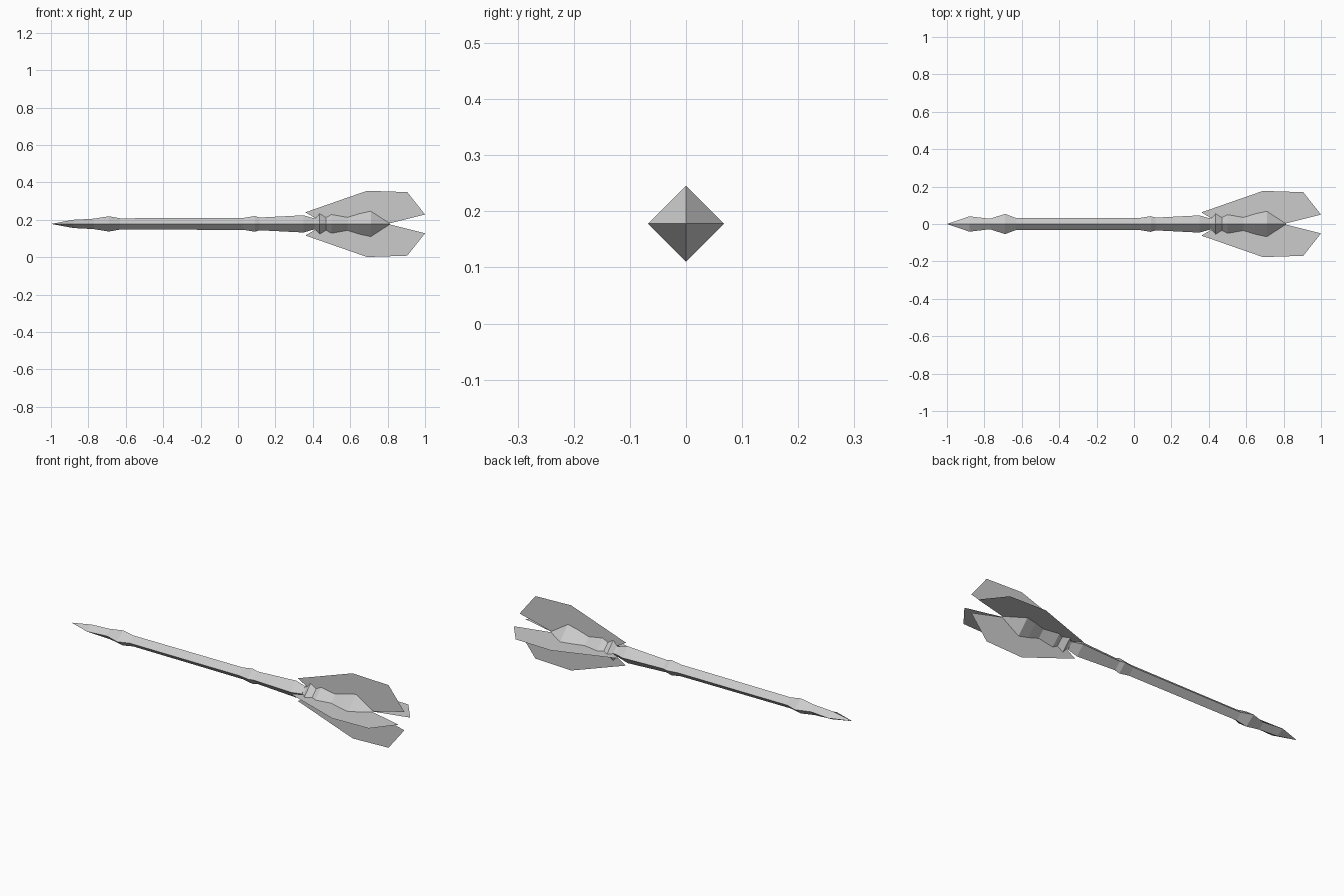
import bpy, bmesh
from math import cos, sin, pi

cube = bpy.data.objects.get("Cube")
if cube:
    bpy.data.objects.remove(cube, do_unlink=True)

AXIS_Z = 0.178

steel = bpy.data.materials.new("pale_grey_metal")
steel.use_nodes = True
grey = (0.6, 0.6, 0.6, 1)
steel.diffuse_color = grey
steel.node_tree.nodes["Principled BSDF"].inputs["Base Color"].default_value = grey


def finish(name, bm):
    mesh = bpy.data.meshes.new(name)
    bm.to_mesh(mesh)
    bm.free()
    mesh.materials.append(steel)
    obj = bpy.data.objects.new(name, mesh)
    obj.location.z = AXIS_Z
    bpy.context.collection.objects.link(obj)
    return obj


def diamond_bar(name, profile):
    """Loft diamond sections (x, half width, half height) along x."""
    bm = bmesh.new()
    rings = []
    for x, ry, rz in profile:
        if ry == 0:
            rings.append([bm.verts.new((x, 0, 0))] * 4)
        else:
            rings.append([bm.verts.new((x, ry * cos(k * pi / 2), rz * sin(k * pi / 2)))
                          for k in range(4)])
    for a, b in zip(rings, rings[1:]):
        for k in range(4):
            n = (k + 1) % 4
            corners = list(dict.fromkeys((a[k], a[n], b[n], b[k])))
            bm.faces.new(corners)
    for ring in (rings[0], rings[-1]):
        if len(set(ring)) == 4:
            bm.faces.new(ring)
    bmesh.ops.recalc_face_normals(bm, faces=bm.faces)
    return finish(name, bm)


# Handle with pointed pommel and a small collar
diamond_bar("handle", [
    (-1, 0, 0), (-0.88, 0.041, 0.022), (-0.77, 0.028, 0.028),
    (-0.69, 0.054, 0.041), (-0.63, 0.032, 0.03), (0.03, 0.032, 0.032),
    (0.09, 0.042, 0.042), (0.115, 0.034, 0.034), (0.35, 0.046, 0.046),
    (0.405, 0.03, 0.03)])

# Ringed neck and pointed head
diamond_bar("head_core", [(x, r, r) for x, r in (
    (0.4, 0.028), (0.415, 0.03), (0.437, 0.055), (0.47, 0.034), (0.5, 0.05),
    (0.585, 0.035), (0.65, 0.055), (0.71, 0.068), (0.815, 0))])

# Four thin flanges around the head
outline = [(0.36, 0.062), (0.69, 0.177), (0.905, 0.17), (1, 0.05),
           (0.815, 0.004), (0.46, 0.004)]
for k, side in enumerate(("left", "top", "right", "bottom")):
    bm = bmesh.new()
    bm.faces.new([bm.verts.new((x, r * cos(k * pi / 2), r * sin(k * pi / 2)))
                  for x, r in outline])
    finish(side + "_flange", bm)
